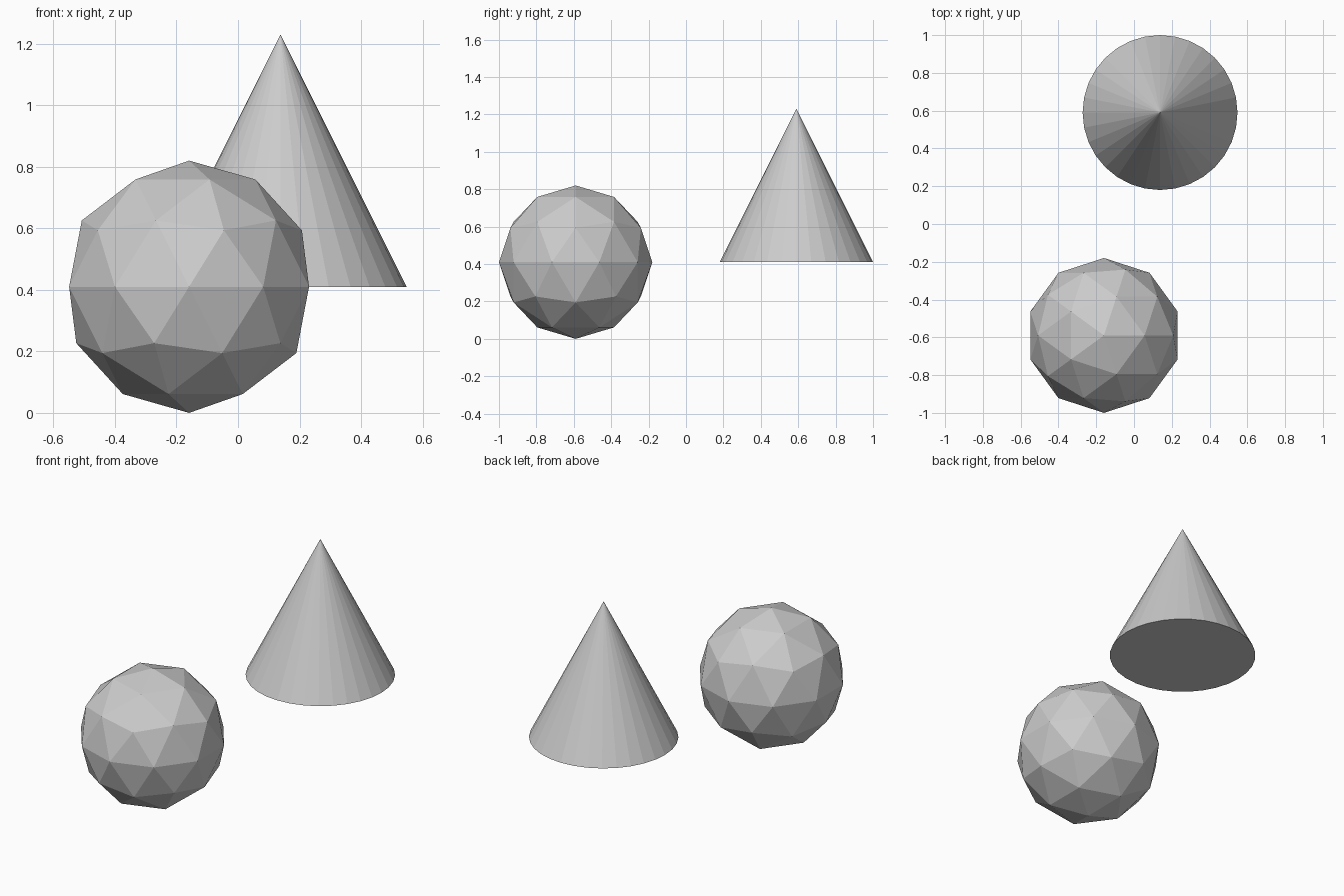
import bpy

if "Cube" in bpy.data.objects:
    bpy.data.objects.remove(bpy.data.objects["Cube"])

R = 0.41  # shared radius of both solids

# Low-poly ball standing on the ground
bpy.ops.mesh.primitive_ico_sphere_add(subdivisions=2, radius=R, location=(-0.159, -0.59, R))
bpy.context.object.name = "faceted_ball"

# Closed cone floating behind it, base level with the ball's centre
bpy.ops.mesh.primitive_cone_add(vertices=32, radius1=R, radius2=0, depth=2 * R,
                                location=(0.138, 0.59, 2 * R))
bpy.context.object.name = "cone"
